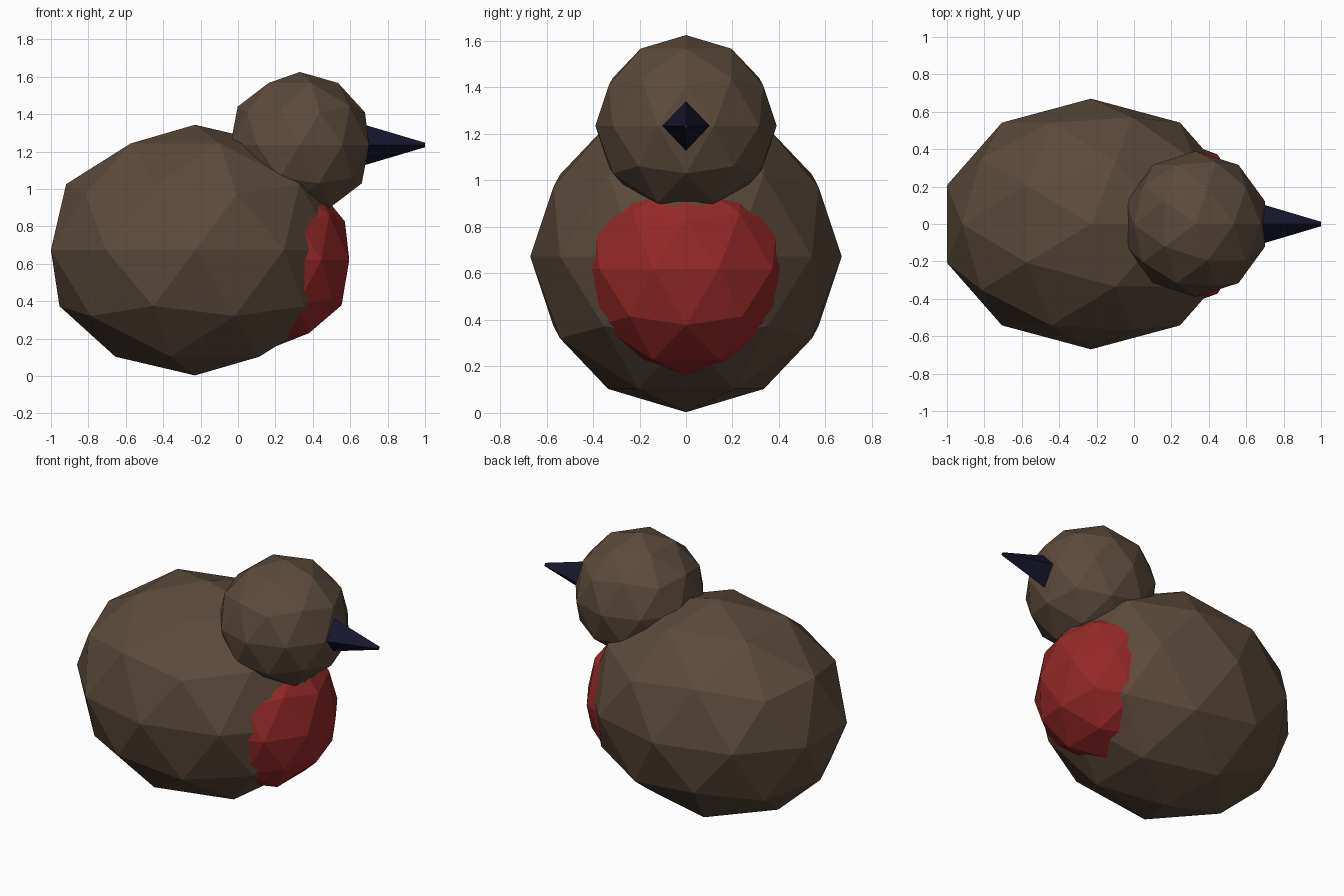
import bpy, math

if "Cube" in bpy.data.objects:
    bpy.data.objects.remove(bpy.data.objects["Cube"])


def material(name, rgb):
    m = bpy.data.materials.new(name)
    m.diffuse_color = (*rgb, 1)
    m.use_nodes = True
    m.node_tree.nodes["Principled BSDF"].inputs["Base Color"].default_value = m.diffuse_color
    return m


def blob(name, centre, radii, mat):
    """Low-poly ball stretched along the axes, flat shaded."""
    bpy.ops.mesh.primitive_ico_sphere_add(subdivisions=2, radius=1, location=centre)
    ob = bpy.context.object
    ob.name = name
    ob.scale = radii
    bpy.ops.object.transform_apply(location=False, rotation=False, scale=True)
    ob.data.materials.append(mat)
    return ob


brown = material("brown feathers", (0.107, 0.069, 0.044))
red = material("red breast", (0.30, 0.021, 0.021))
dark = material("dark beak", (0.008, 0.008, 0.027))

# Body, head and breast
blob("body", (-0.23, 0, 0.673), (0.81, 0.67, 0.67), brown)
blob("head", (0.33, 0, 1.235), (0.39, 0.39, 0.39), brown)
blob("breast", (0.205, 0, 0.62), (0.41, 0.46, 0.46), red)

# Beak: four-sided cone with a blunt tip, corners up, down and to the sides
x0, x1 = 0.68, 1.0
bpy.ops.mesh.primitive_cone_add(vertices=4, radius1=0.107, radius2=0.012, depth=x1 - x0,
                                location=((x0 + x1) / 2, 0, 1.235),
                                rotation=(0, math.pi / 2, 0))
beak = bpy.context.object
beak.name = "beak"
beak.data.materials.append(dark)
